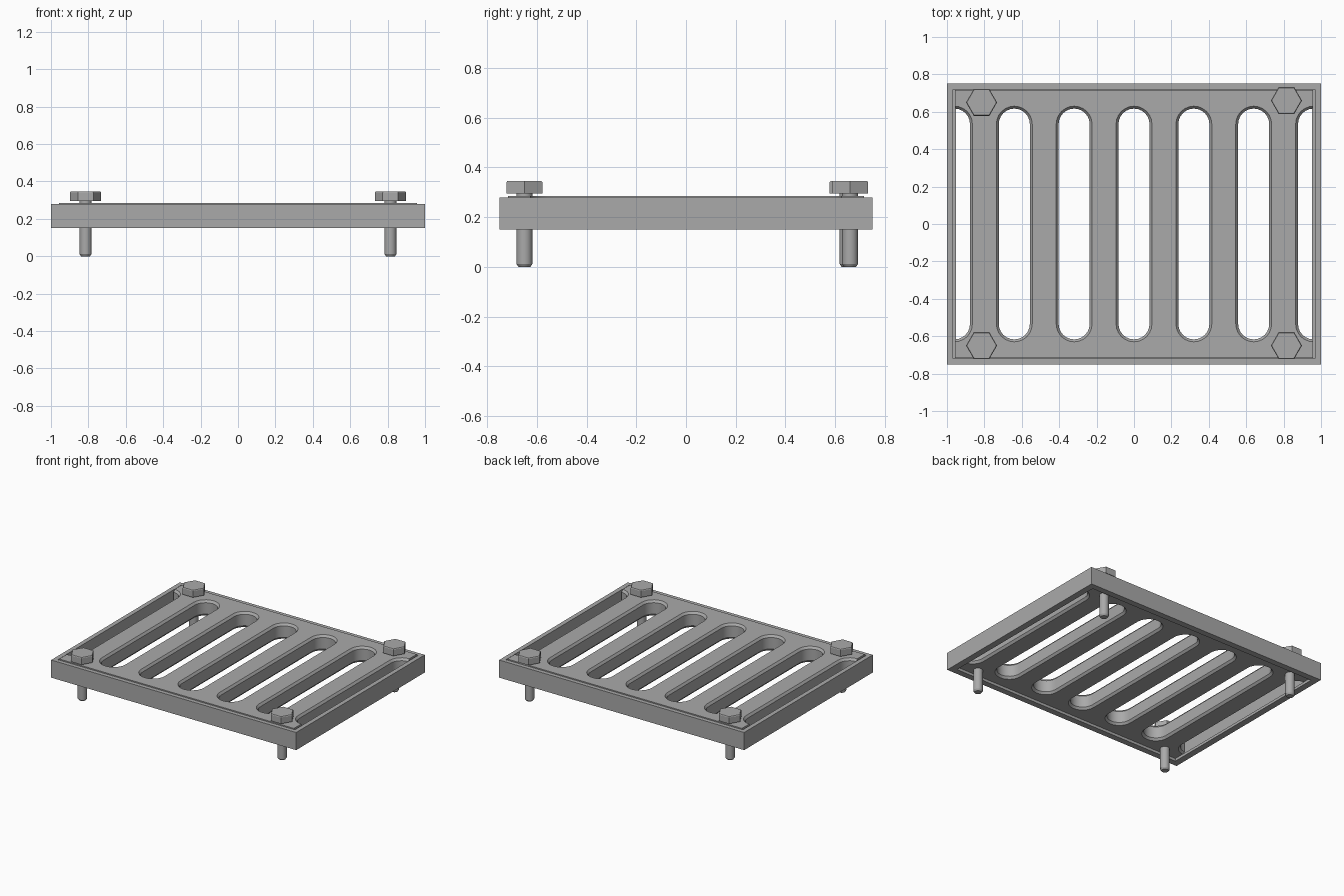
import bpy
import bmesh
from math import pi, cos, sin, radians

cube = bpy.data.objects.get("Cube")
if cube:
    bpy.data.objects.remove(cube, do_unlink=True)

GREY = 0.4
metal = bpy.data.materials.new("grey metal")
metal.use_nodes = True
metal.diffuse_color = (GREY, GREY, GREY, 1)
metal.node_tree.nodes["Principled BSDF"].inputs["Base Color"].default_value = (GREY, GREY, GREY, 1)


def loft(name, rings, closed=False):
    """Skin a stack of equal-length rings; cap the ends unless closed into a loop."""
    bm = bmesh.new()
    loops = [[bm.verts.new(p) for p in ring] for ring in rings]
    n = len(loops[0])
    pairs = list(zip(loops, loops[1:]))
    if closed:
        pairs.append((loops[-1], loops[0]))
    else:
        bm.faces.new(loops[0][::-1])
        bm.faces.new(loops[-1])
    for a, b in pairs:
        for i in range(n):
            j = (i + 1) % n
            bm.faces.new((a[i], a[j], b[j], b[i]))
    bmesh.ops.recalc_face_normals(bm, faces=bm.faces)
    mesh = bpy.data.meshes.new(name)
    bm.to_mesh(mesh)
    bm.free()
    mesh.materials.append(metal)
    obj = bpy.data.objects.new(name, mesh)
    bpy.context.collection.objects.link(obj)
    return obj


def rect(hx, hy, z):
    return [(-hx, -hy, z), (hx, -hy, z), (hx, hy, z), (-hx, hy, z)]


def circle(r, z, sides, x=0, y=0, turn=0):
    return [(x + r * cos(2 * pi * i / sides + turn),
             y + r * sin(2 * pi * i / sides + turn), z) for i in range(sides)]


def stadium(x, r, half, z, steps=12):
    """Rounded slot outline running along y."""
    pts = []
    for end in (1, -1):
        for i in range(steps + 1):
            a = pi * i / steps + (0 if end > 0 else pi)
            pts.append((x + r * cos(a), end * half + r * sin(a), z))
    return pts


def smooth(obj):
    bpy.ops.object.select_all(action="DESELECT")
    obj.select_set(True)
    bpy.context.view_layer.objects.active = obj
    bpy.ops.object.shade_smooth_by_angle(angle=radians(30))


# Outer frame with a small ledge that carries the grate
BASE, LEDGE, RIM, TOP = 0.15, 0.17, 0.28, 0.286
loft("outer_frame", [
    rect(1, 0.75, BASE), rect(1, 0.75, RIM),
    rect(0.967, 0.72, RIM), rect(0.967, 0.72, LEDGE),
    rect(0.952, 0.705, LEDGE), rect(0.952, 0.705, BASE)], closed=True)

# Grate plate
grate = loft("grate_plate", [rect(0.958, 0.716, LEDGE), rect(0.958, 0.716, TOP)])

# Slot cutters with chamfered mouths; the outermost pair opens the plate edges
NARROW, WIDE, CHAMFER, HALF = 0.083, 0.096, 0.016, 0.534
cutters = []
for i in range(-3, 4):
    x = 0.32 * i
    over = WIDE + 0.013
    cutter = loft("slot_cutter", [
        stadium(x, over, HALF, LEDGE - CHAMFER),
        stadium(x, NARROW, HALF, LEDGE + CHAMFER),
        stadium(x, NARROW, HALF, TOP - CHAMFER),
        stadium(x, over, HALF, TOP + CHAMFER)])
    cutter.hide_render = True
    cutters.append(cutter)
    mod = grate.modifiers.new("slot", "BOOLEAN")
    mod.operation = "DIFFERENCE"
    mod.solver = "EXACT"
    mod.object = cutter

# Bake the cuts and drop the cutters
bpy.context.view_layer.update()
graph = bpy.context.evaluated_depsgraph_get()
cut_mesh = bpy.data.meshes.new_from_object(grate.evaluated_get(graph))
grate.modifiers.clear()
grate.data = cut_mesh
for cutter in cutters:
    bpy.data.objects.remove(cutter, do_unlink=True)
smooth(grate)

# Corner bolts: chamfered shank and hexagonal head
HEAD = 0.295
for side, sx in (("left", 1), ("right", -1)):
    for end, sy in (("front", -1), ("back", 1)):
        x, y = 0.815 * sx, 0.65 * sy
        if sx > 0 and sy > 0:
            y += 0.01
        shank = loft(f"{end}_{side}_bolt_shank", [
            circle(r, z, 24, x, y) for r, z in
            ((0.024, 0), (0.032, 0.012), (0.032, HEAD + 0.01))])
        smooth(shank)
        loft(f"{end}_{side}_bolt_head", [
            circle(r, z, 6, x, y) for r, z in
            ((0.083, HEAD), (0.083, 0.341), (0.079, 0.346))])
